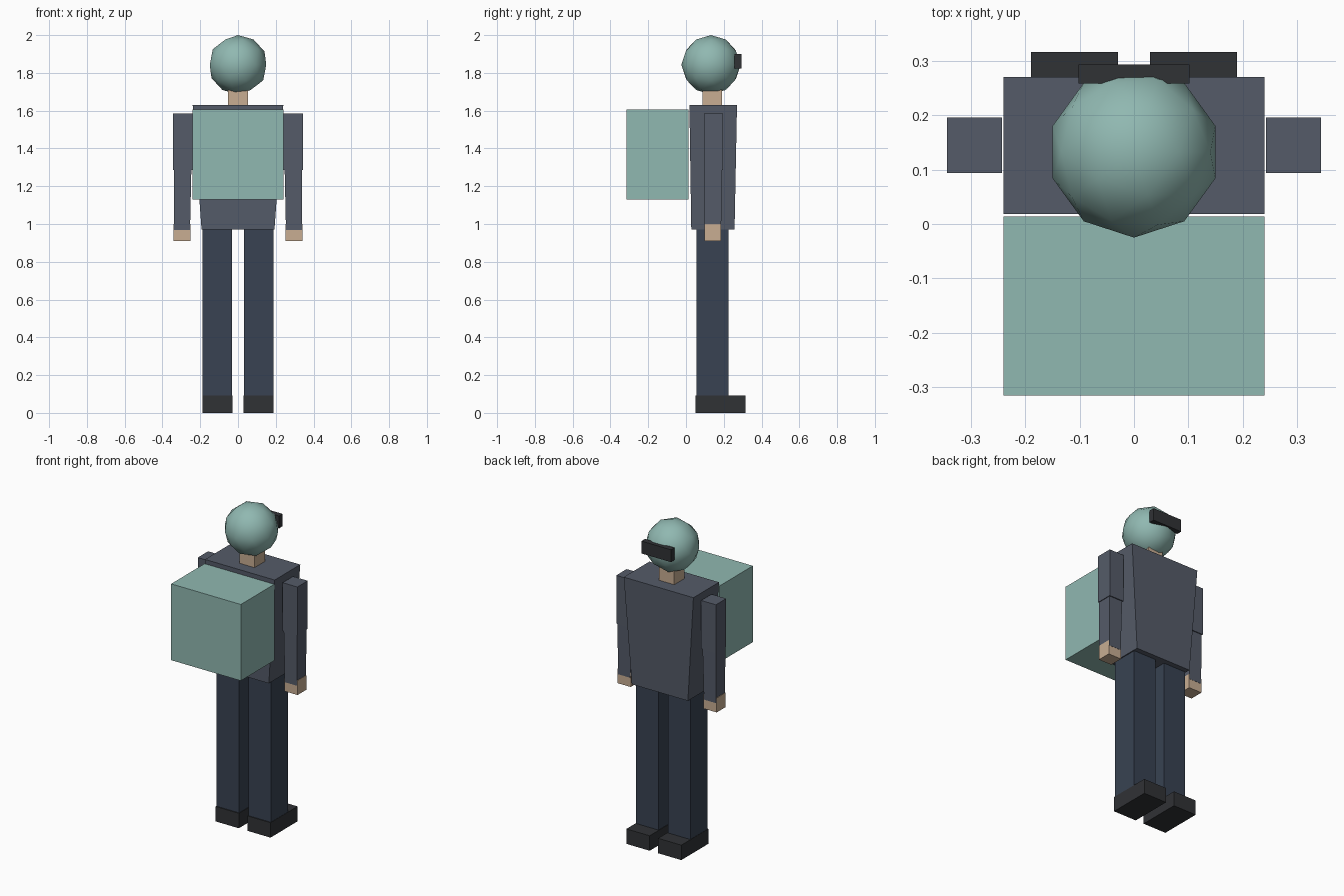
import bpy, bmesh

if "Cube" in bpy.data.objects:
    bpy.data.objects.remove(bpy.data.objects["Cube"])


def material(name, rgb):
    m = bpy.data.materials.new(name)
    m.diffuse_color = (*rgb, 1)
    m.use_nodes = True
    m.node_tree.nodes["Principled BSDF"].inputs["Base Color"].default_value = m.diffuse_color
    return m


TEAL = material("teal", (0.28, 0.48, 0.44))
JACKET = material("jacket", (0.09, 0.105, 0.14))
TROUSERS = material("trousers", (0.04, 0.055, 0.085))
DARK = material("dark", (0.03, 0.032, 0.036))
SKIN = material("skin", (0.58, 0.42, 0.29))


def block(name, mat, z, bottom, top=None):
    """Box or taper; bottom and top are (x0, x1, y0, y1) rectangles."""
    bm = bmesh.new()
    bmesh.ops.create_cube(bm, size=1)
    for v in bm.verts:
        r = (top or bottom) if v.co.z > 0 else bottom
        v.co = (r[v.co.x > 0], r[2 + (v.co.y > 0)], z[v.co.z > 0])
    me = bpy.data.meshes.new(name)
    bm.to_mesh(me)
    bm.free()
    me.materials.append(mat)
    ob = bpy.data.objects.new(name, me)
    bpy.context.collection.objects.link(ob)
    return ob


def pair(name, *args):
    """Right-hand part mirrored to the left."""
    ob = block(name, *args)
    ob.modifiers.new("mirror", 'MIRROR').use_mirror_merge = False


# Body and delivery-style back box
block("torso", JACKET, (0.97, 1.63), (-0.193, 0.193, 0.028, 0.257), (-0.24, 0.24, 0.018, 0.27))
block("back_box", TEAL, (1.13, 1.605), (-0.24, 0.24, -0.315, 0.014))
block("neck", SKIN, (1.63, 1.76), (-0.052, 0.052, 0.088, 0.19))

# Helmet and visor
bpy.ops.mesh.primitive_ico_sphere_add(subdivisions=2, radius=0.157, location=(0, 0.132, 1.843))
helmet = bpy.context.object
helmet.name = "helmet"
helmet.data.materials.append(TEAL)
bpy.ops.object.shade_smooth()
block("visor", DARK, (1.823, 1.9), (-0.102, 0.102, 0.258, 0.293))

# Arms
pair("upper_arm", JACKET, (1.285, 1.585), (0.242, 0.343, 0.094, 0.196))
pair("forearm", JACKET, (0.967, 1.285), (0.254, 0.338, 0.098, 0.186), (0.247, 0.339, 0.097, 0.19))
pair("hand", SKIN, (0.91, 1.0), (0.251, 0.341, 0.099, 0.185))

# Legs and shoes
pair("leg", TROUSERS, (0.09, 0.98), (0.032, 0.187, 0.056, 0.225))
pair("shoe", DARK, (0, 0.093), (0.029, 0.189, 0.05, 0.316))
